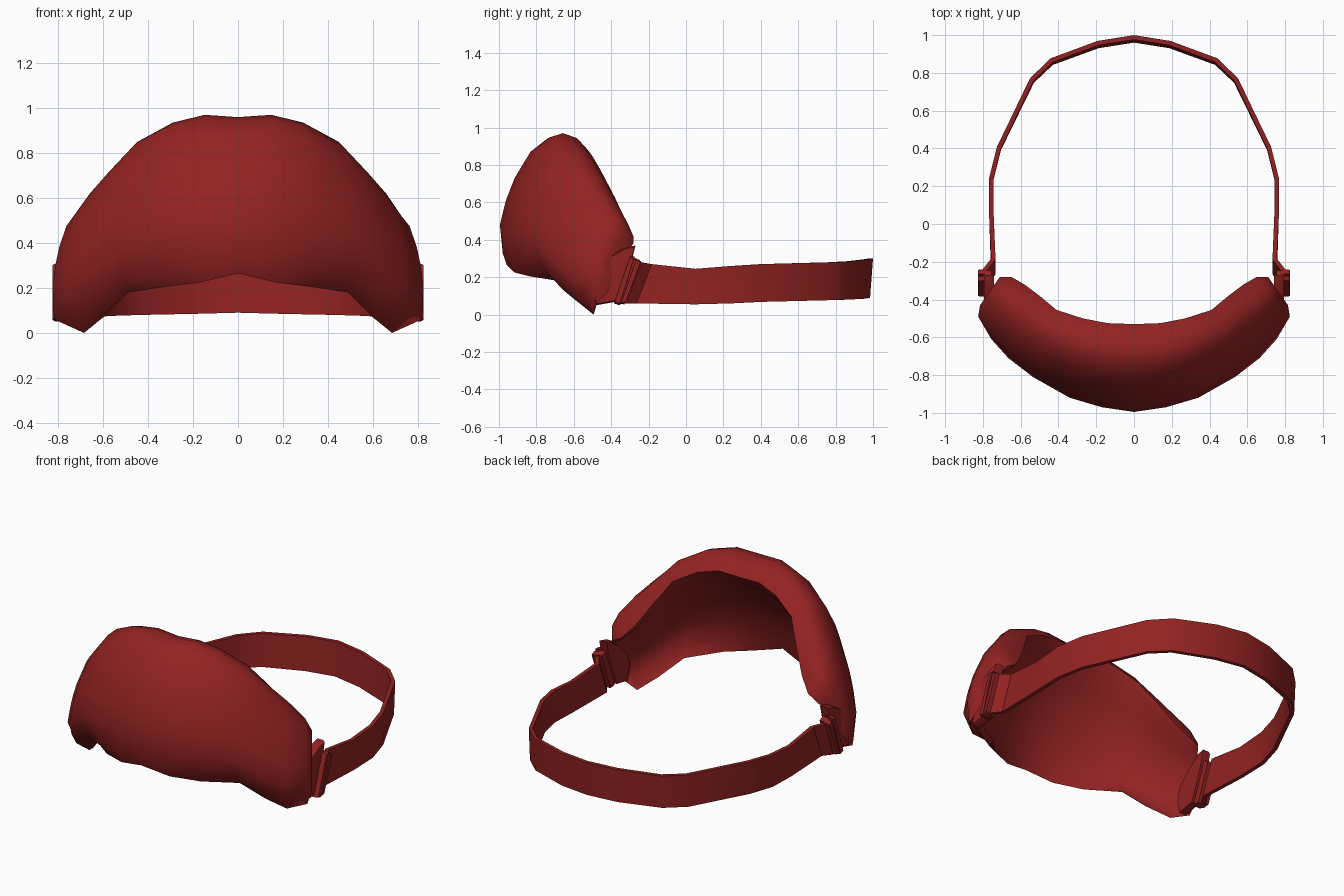
import bpy, bmesh, math
from mathutils import Vector

if "Cube" in bpy.data.objects:
    bpy.data.objects.remove(bpy.data.objects["Cube"])

red = bpy.data.materials.new("deep red")
red.use_nodes = True
red.diffuse_color = (0.29, 0.016, 0.016, 1)
red.node_tree.nodes["Principled BSDF"].inputs["Base Color"].default_value = red.diffuse_color


def finish(name, bm, angle):
    bmesh.ops.remove_doubles(bm, verts=bm.verts, dist=0.0005)
    bmesh.ops.recalc_face_normals(bm, faces=bm.faces)
    mesh = bpy.data.meshes.new(name)
    bm.to_mesh(mesh)
    bm.free()
    mesh.materials.append(red)
    obj = bpy.data.objects.new(name, mesh)
    bpy.context.collection.objects.link(obj)
    bpy.ops.object.select_all(action="DESELECT")
    obj.select_set(True)
    bpy.context.view_layer.objects.active = obj
    bpy.ops.object.shade_smooth_by_angle(angle=math.radians(angle))
    return obj


def loft(name, rings, angle):
    """Skin closed rings in order and cap both ends."""
    bm = bmesh.new()
    loops = [[bm.verts.new(p) for p in ring] for ring in rings]
    n = len(loops[0])
    for a, b in zip(loops, loops[1:]):
        for i in range(n):
            j = (i + 1) % n
            bm.faces.new((a[i], a[j], b[j], b[i]))
    bm.faces.new(loops[0])
    bm.faces.new(loops[-1])
    return finish(name, bm, angle)


def mirrored(half):
    """Full list of rings from the +x half, whose first ring is at x = 0."""
    flip = [[(-p[0], p[1], p[2]) for p in ring] for ring in half[:0:-1]]
    return flip + half


# Padded shell: front x, front y, rim x, rim y, bottom z, top z, bottom setback, rim drop
stations = [
    (0, -.995, 0, -.53, .265, .96, .08, 0),
    (.17, -.97, .14, -.525, .225, .97, .12, 0),
    (.34, -.92, .27, -.50, .205, .935, .20, 0),
    (.535, -.81, .41, -.455, .18, .85, .36, 0),
    (.665, -.71, .50, -.38, .07, .74, .40, .05),
    (.755, -.61, .58, -.32, .0, .65, .40, .12),
    (.825, -.49, .65, -.28, .06, .54, .04, .14),
    (.815, -.43, .71, -.28, .12, .45, .08, .08),
]
# Section as (depth, height) fractions, from the lower edge over the top and inside
outside = [(0, 0), (0, .09), (0, .31), (.07, .5), (.17, .67), (.35, .87),
           (.54, .97), (.70, 1), (.87, .965), (1, .88)]
inside = [(.92, .80), (.67, .68), (.45, .49), (.26, .29), (.12, .10)]


def shell_ring(fx, fy, rx, ry, low, top, setback, drop):
    ring = []
    for d, h in outside + inside:
        z = low + (top - low) * (h - drop * d ** 3)
        d += setback * max(0, 1 - h * 5) ** 1.5
        ring.append((fx + (rx - fx) * d, fy + (ry - fy) * d, z))
    return ring


loft("padded_shell", mirrored([shell_ring(*s) for s in stations]), 60)

# Strap: x, y, bottom z, top z, from the middle of the back to the buckle
path = [(0, .98, .09, .30), (.19, .95, .085, .295), (.435, .86, .08, .285),
        (.54, .76, .077, .28), (.715, .4, .068, .27), (.755, .24, .06, .26),
        (.755, .05, .055, .245), (.745, -.225, .06, .27), (.79, -.285, .06, .28)]


def strap_ring(i):
    x, y, low, top = path[i]
    ahead = Vector(path[min(i + 1, len(path) - 1)][:2])
    behind = Vector(path[i - 1][:2]) if i else Vector((-path[1][0], path[1][1]))
    run = (ahead - behind).normalized()
    out = Vector((-run.y, run.x)) * .012
    lean = .04 if y < -.1 else .008 * y
    return [(x + out.x * s, y + out.y * s + (lean if z == top else -lean), z)
            for s, z in ((1, low), (1, top), (-1, top), (-1, low))]


loft("strap", mirrored([strap_ring(i) for i in range(len(path))]), 30)


def side_plate(name, outline, inner, outer, taper):
    """Plate with a (y, z) outline, a chamfered outer face, one on each side."""
    cy = sum(p[0] for p in outline) / len(outline)
    cz = sum(p[1] for p in outline) / len(outline)
    small = [(cy + (y - cy) * taper, cz + (z - cz) * taper) for y, z in outline]
    for side, sign in (("left", 1), ("right", -1)):
        rings = [[(sign * x, y, z) for y, z in pts] for x, pts in
                 ((inner, outline), (outer - .015, outline), (outer, small))]
        loft(f"{side}_{name}", rings, 30)


# Buckle: tab set into the shell and slanted loop bars holding the strap
side_plate("buckle_tab", [(-.27, .37), (-.33, .355), (-.44, .29), (-.50, .15),
                          (-.48, .05), (-.37, .07), (-.30, .25)], .74, .795, .95)
side_plate("front_loop_bar", [(-.275, .31), (-.30, .31), (-.385, .06), (-.355, .05)],
           .765, .825, .94)
side_plate("rear_loop_bar", [(-.24, .285), (-.265, .30), (-.35, .055), (-.325, .06)],
           .785, .825, .94)
side_plate("loop_bridge", [(-.245, .29), (-.29, .31), (-.37, .06), (-.33, .055)],
           .755, .80, .94)
